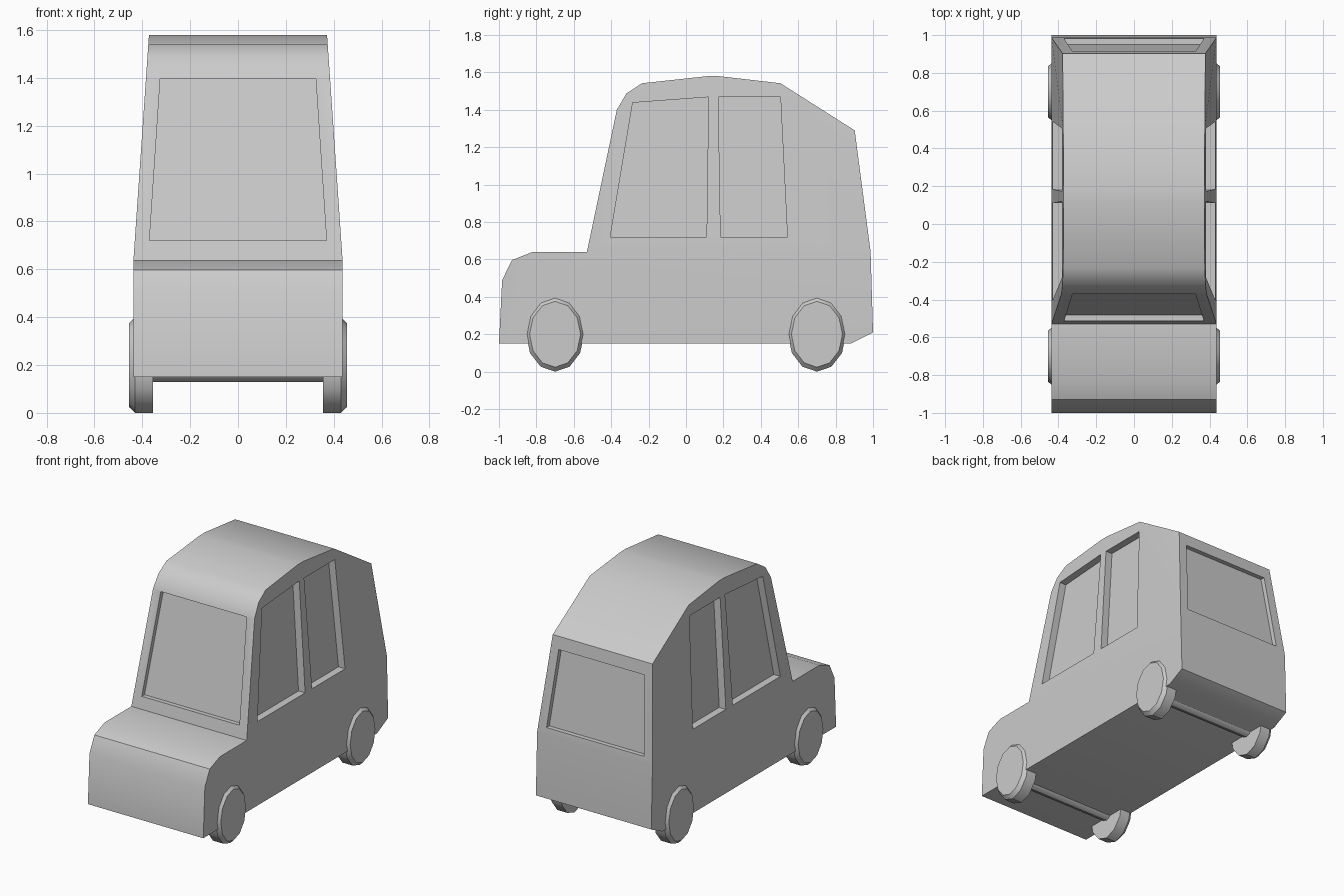
import bpy, bmesh, math

if "Cube" in bpy.data.objects:
    bpy.data.objects.remove(bpy.data.objects["Cube"])


def make_object(name, verts, faces, smooth=None):
    mesh = bpy.data.meshes.new(name)
    mesh.from_pydata(verts, [], faces)
    bm = bmesh.new()
    bm.from_mesh(mesh)
    bmesh.ops.recalc_face_normals(bm, faces=bm.faces)
    bm.to_mesh(mesh)
    bm.free()
    obj = bpy.data.objects.new(name, mesh)
    bpy.context.collection.objects.link(obj)
    if smooth:
        shade(obj, smooth)
    return obj


def shade(obj, degrees):
    bpy.ops.object.select_all(action='DESELECT')
    obj.select_set(True)
    bpy.context.view_layer.objects.active = obj
    bpy.ops.object.shade_smooth_by_angle(angle=math.radians(degrees))


def loft(name, rings, smooth=None):
    """Skin a stack of equal rings and cap both ends."""
    n = len(rings[0])
    verts = [p for ring in rings for p in ring]
    faces = [list(range(n)), list(range(len(verts) - n, len(verts)))]
    for k in range(len(rings) - 1):
        a = k * n
        for i in range(n):
            j = (i + 1) % n
            faces.append([a + i, a + j, a + n + j, a + n + i])
    return make_object(name, verts, faces, smooth)


def side_x(z):
    """Half width of the body: straight below the belt, leaning in above it."""
    return 0.437 - 0.069 * max(0, z - 0.64)


# Body: side profile (y, z), mirrored to both sides
profile = [(-1, 0.15), (-0.983, 0.49), (-0.93, 0.597), (-0.82, 0.64), (-0.53, 0.64),
           (-0.37, 1.40), (-0.318, 1.488), (-0.235, 1.542), (0.115, 1.58), (0.175, 1.58),
           (0.505, 1.542), (0.902, 1.29), (0.987, 0.64), (1, 0.21), (0.88, 0.15)]
n = len(profile)
verts, faces = [], []
for s in (-1, 1):
    for i, (y, z) in enumerate(profile):
        verts.append((s * (0.378 if i == 11 else side_x(z)), y, z))
for i in range(n):
    j = (i + 1) % n
    faces.append([i, j, n + j, n + i])
for o in (0, n):
    for loop in ([0, 1, 2, 3, 4, 12, 13, 14], [4, 5, 6, 7, 8, 9, 10, 12], [10, 11, 12]):
        faces.append([o + i for i in loop])
body = make_object("car_body", verts, faces)

# Window recesses: side windows, windscreen and rear window
cutters = []
side_windows = [
    [(-0.405, 0.72), (0.11, 0.72), (0.12, 1.468), (-0.285, 1.438)],
    [(0.185, 0.72), (0.542, 0.72), (0.505, 1.468), (0.173, 1.468)],
]
for s in (-1, 1):
    for window in side_windows:
        cutters.append(loft("window_cutter", [
            [(s * (side_x(z) - 0.05), y, z) for y, z in window],
            [(s * 0.6, y, z) for y, z in window]]))


def end_window(bottom, top, outside):
    """bottom/top: (half width, y of the sunk pane, z)"""
    (xb, yb, zb), (xt, yt, zt) = bottom, top
    pane = [(-xb, yb, zb), (xb, yb, zb), (xt, yt, zt), (-xt, yt, zt)]
    cutters.append(loft("window_cutter", [pane, [(x, outside, z) for x, _, z in pane]]))


end_window((0.37, -0.483, 0.72), (0.325, -0.341, 1.395), -0.8)
end_window((0.37, 0.95, 0.685), (0.325, 0.882, 1.205), 1.2)

bpy.context.view_layer.objects.active = body
for cutter in cutters:
    mod = body.modifiers.new("window", 'BOOLEAN')
    mod.operation = 'DIFFERENCE'
    mod.solver = 'EXACT'
    mod.object = cutter
    bpy.ops.object.modifier_apply(modifier=mod.name)
    bpy.data.objects.remove(cutter)
shade(body, 28)


def oval(x, y, ry, rz, sides=12):
    return [(x, y + ry * math.sin(2 * math.pi * i / sides),
             0.2 + rz * math.cos(2 * math.pi * i / sides)) for i in range(sides)]


# Wheels and axles
for end, y in (("front", -0.7), ("rear", 0.7)):
    for side, s in (("left", -1), ("right", 1)):
        loft(f"{end}_{side}_wheel",
             [oval(s * x, y, 0.155 * r, 0.2 * r)
              for x, r in ((0.355, 1), (0.43, 1), (0.455, 0.88))], 35)
    loft(f"{end}_axle", [oval(x, y, 0.055, 0.07) for x in (-0.36, 0.36)], 35)
